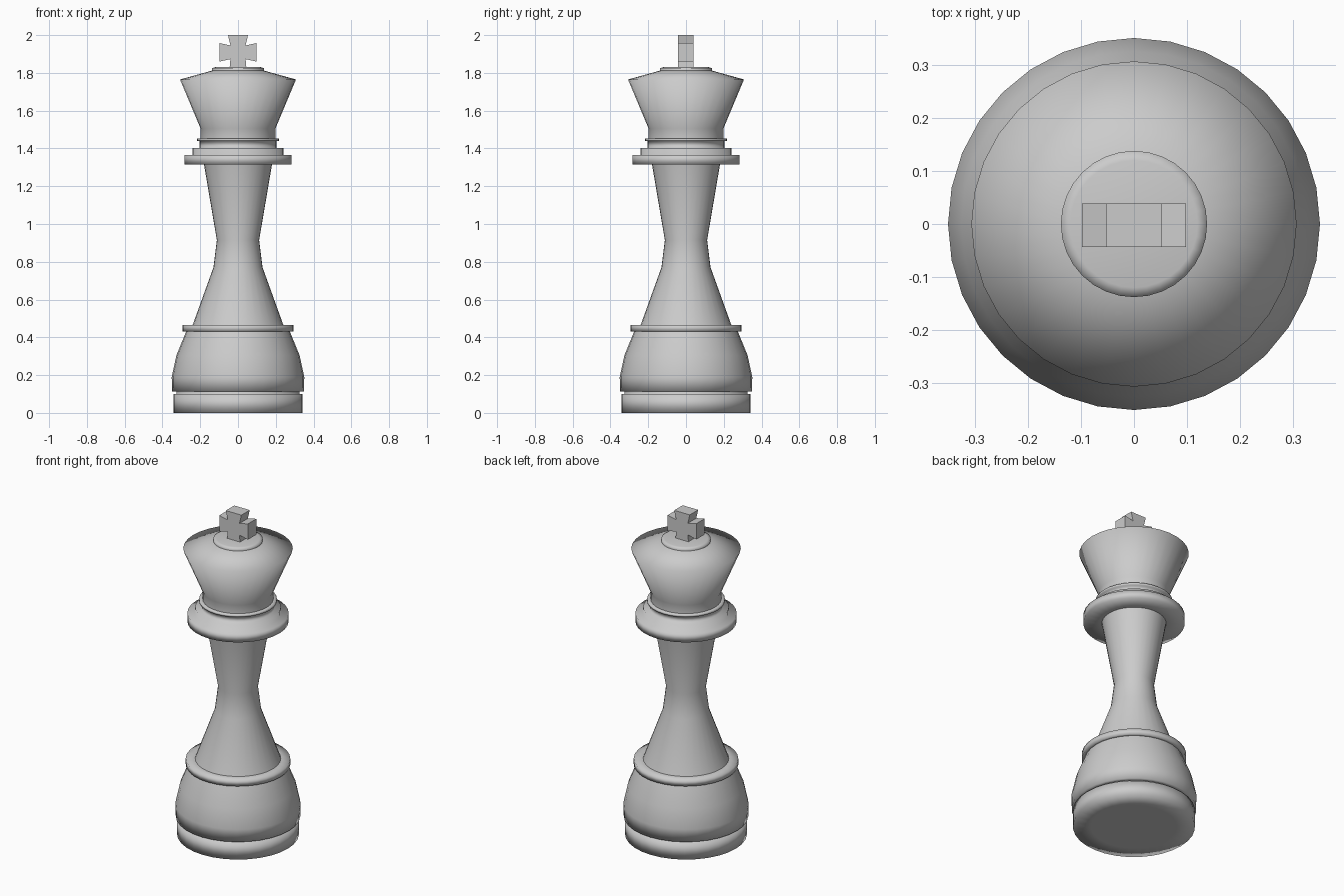
import bpy, bmesh
from math import sin, cos, tau

if "Cube" in bpy.data.objects:
    bpy.data.objects.remove(bpy.data.objects["Cube"])

SIDES = 32


def finish(bm, name):
    bmesh.ops.remove_doubles(bm, verts=bm.verts, dist=1e-5)
    bmesh.ops.dissolve_degenerate(bm, edges=bm.edges, dist=1e-6)
    mesh = bpy.data.meshes.new(name)
    bm.to_mesh(mesh)
    bm.free()
    for p in mesh.polygons:
        p.use_smooth = True
    obj = bpy.data.objects.new(name, mesh)
    bpy.context.collection.objects.link(obj)
    return obj


def turned(name, profile):
    """Lathe a (radius, height) profile, listed bottom to top, round the z axis."""
    bm = bmesh.new()
    rings = [[bm.verts.new((r * cos(tau * i / SIDES), r * sin(tau * i / SIDES), z))
              for i in range(SIDES)] for r, z in profile]
    for (r0, _), (r1, _), a, b in zip(profile, profile[1:], rings, rings[1:]):
        for i in range(SIDES):
            j = (i + 1) % SIDES
            if r0 == 0:
                bm.faces.new((a[i], b[j], b[i]))
            elif r1 == 0:
                bm.faces.new((a[i], a[j], b[i]))
            else:
                bm.faces.new((a[i], a[j], b[j], b[i]))
    return finish(bm, name)


# Foot disc with a narrow groove above it
turned("foot", [(0, 0), (0.24, 0), (0.342, 0), (0.342, 0.1), (0.325, 0.1), (0.325, 0.112)])

# Rounded bulge and the ring that tops it
turned("base_bulge", [(0.325, 0.112), (0.349, 0.112), (0.351, 0.19),
                      (0.326, 0.305), (0.275, 0.43)])
turned("base_ring", [(0.275, 0.43), (0.293, 0.43), (0.293, 0.466), (0.24, 0.466)])

# Waisted stem
turned("stem", [(0.24, 0.466), (0.13, 0.77), (0.112, 0.915), (0.18, 1.315)])

# Stepped collar
turned("collar", [(0.18, 1.315), (0.284, 1.315), (0.284, 1.366), (0.24, 1.366),
                  (0.24, 1.402), (0.205, 1.402), (0.205, 1.44), (0.218, 1.44),
                  (0.218, 1.453), (0.198, 1.453)])

# Flared crown and its cap
turned("crown", [(0.198, 1.453), (0.198, 1.505), (0.307, 1.765), (0.138, 1.812)])
turned("crown_cap", [(0.138, 1.812), (0.138, 1.825), (0.12, 1.83), (0, 1.832)])

# Flared cross: half outline, mirrored in x and extruded in y
half = [(0.045, 1.82), (0.04, 1.873), (0.098, 1.86), (0.098, 1.958),
        (0.04, 1.945), (0.053, 2.0)]
outline = half + [(-x, z) for x, z in reversed(half)]
bm = bmesh.new()
face = bm.faces.new([bm.verts.new((x, -0.043, z)) for x, z in outline])
ext = bmesh.ops.extrude_face_region(bm, geom=[face])
bmesh.ops.translate(bm, vec=(0, 0.082, 0),
                    verts=[v for v in ext["geom"] if isinstance(v, bmesh.types.BMVert)])
bmesh.ops.recalc_face_normals(bm, faces=bm.faces)
cross = finish(bm, "cross_finial")
bpy.context.view_layer.objects.active = cross
cross.select_set(True)
bpy.ops.object.shade_smooth_by_angle()
